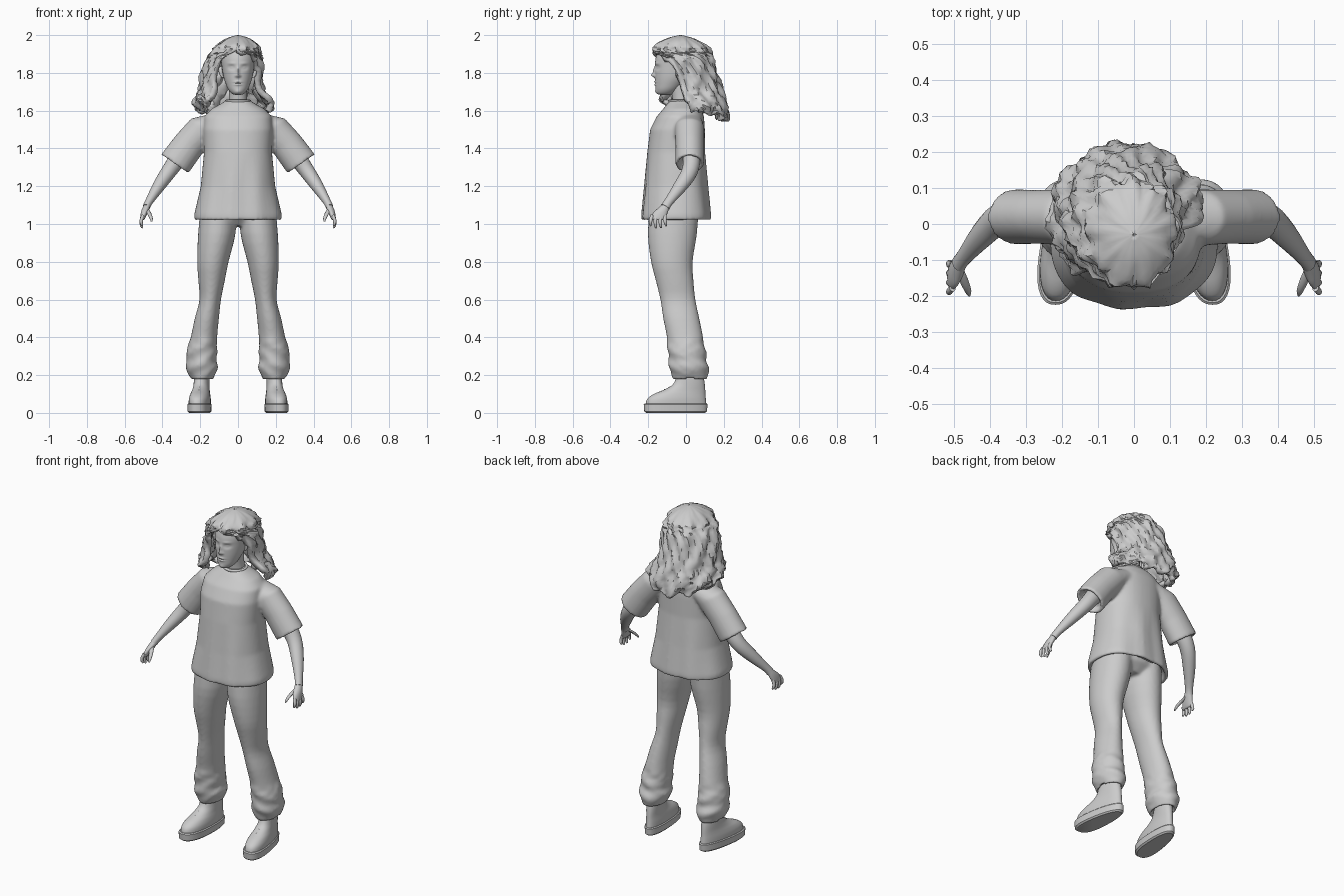
import bpy, bmesh, math, random
from mathutils import Vector

random.seed(4)
if "Cube" in bpy.data.objects:
    bpy.data.objects.remove(bpy.data.objects["Cube"])

grey = bpy.data.materials.new("plain_grey")
grey.use_nodes = True
grey.diffuse_color = (0.6, 0.6, 0.6, 1)
grey.node_tree.nodes["Principled BSDF"].inputs["Base Color"].default_value = (0.6, 0.6, 0.6, 1)
UP = (0, 0, 1)
BOTH = (1, -1)


def spline(rows, sub):
    """Catmull-Rom refinement of a list of equal-length tuples."""
    if sub < 2:
        return rows
    out = []
    for i in range(len(rows) - 1):
        quad = zip(rows[max(i - 1, 0)], rows[i], rows[i + 1], rows[min(i + 2, len(rows) - 1)])
        quad = list(quad)
        for k in range(sub):
            t = k / sub
            out.append(tuple(b + 0.5 * t * (c - a + t * (2*a - 5*b + 4*c - d + t * (3*(b - c) + d - a)))
                             for a, b, c, d in quad))
    return out + [rows[-1]]


def loft(bm, rings, n=24, axis=None, sub=1, power=2, sides=(1,)):
    """Skin closed rings (x, y, z, radius across, radius in depth), capped at both ends."""
    rings = spline(rings, sub)
    made = []
    for side in sides:
        loops = []
        for i, (x, y, z, ra, rb) in enumerate(rings):
            if axis:
                t = Vector(axis).normalized()
            else:
                t = (Vector(rings[min(i + 1, len(rings) - 1)][:3]) - Vector(rings[max(i - 1, 0)][:3])).normalized()
            u = Vector((0, 1, 0))
            u = (u - t * t.dot(u)).normalized()
            v = u.cross(t)
            loop = []
            for k in range(n):
                a = math.tau * k / n
                c, s = (math.copysign(abs(f) ** (2 / power), f) for f in (math.cos(a), math.sin(a)))
                p = Vector((x, y, z)) + v * ra * c + u * rb * s
                loop.append(bm.verts.new((p.x * side, p.y, p.z)))
            loops.append(loop)
            made += loop
        for lo, hi in zip(loops, loops[1:]):
            for k in range(n):
                j = (k + 1) % n
                bm.faces.new((lo[k], lo[j], hi[j], hi[k]))
        bm.faces.new(loops[0][::-1])
        bm.faces.new(loops[-1])
    return made


def finish(bm, name, voxel=0, angle=50, recalc=True):
    if recalc:
        bmesh.ops.recalc_face_normals(bm, faces=bm.faces)
    mesh = bpy.data.meshes.new(name)
    bm.to_mesh(mesh)
    bm.free()
    mesh.materials.append(grey)
    ob = bpy.data.objects.new(name, mesh)
    bpy.context.collection.objects.link(ob)
    bpy.ops.object.select_all(action="DESELECT")
    ob.select_set(True)
    bpy.context.view_layer.objects.active = ob
    bpy.ops.object.shade_smooth_by_angle(angle=math.radians(angle))
    if voxel:
        m = ob.modifiers.new("blend", "REMESH")
        m.mode, m.voxel_size, m.use_smooth_shade = "VOXEL", voxel, True
        m = ob.modifiers.new("soften", "SMOOTH")
        m.factor, m.iterations = 0.5, 5
    return ob


# Shirt: torso and wide sleeves blended together
bm = bmesh.new()
torso = loft(bm, [(0, -.05, 1.06, .2, .15), (0, -.052, 1.02, .215, .168), (0, -.052, 1.02, .232, .183),
                  (0, -.052, 1.05, .232, .183), (0, -.052, 1.2, .197, .168), (0, -.052, 1.38, .18, .153),
                  (0, -.045, 1.5, .185, .145), (0, -.03, 1.57, .178, .125), (0, -.02, 1.61, .14, .1),
                  (0, -.022, 1.64, .085, .075), (0, -.024, 1.655, .064, .058)], 48, UP, power=2.3)
for v in torso:
    if v.co.z < 1.3:
        v.co.y += .004 * math.sin(v.co.x * 45)
loft(bm, [(.09, .015, 1.55, .06, .07), (.18, .018, 1.51, .084, .078), (.26, .02, 1.42, .085, .075),
          (.335, .02, 1.318, .088, .076), (.335, .02, 1.318, .07, .06), (.315, .02, 1.345, .06, .05)],
     32, (.57, 0, -.82), sides=BOTH)
finish(bm, "shirt", .009)

# Collar band
bpy.ops.mesh.primitive_torus_add(major_segments=40, minor_segments=8, major_radius=.062,
                                 minor_radius=.008, location=(0, -.024, 1.65))
collar = bpy.context.object
collar.name = "collar"
collar.data.materials.append(grey)
bpy.ops.object.shade_smooth_by_angle(angle=1)

# Trousers: two legs and hips blended, with crumpled cuffs
bm = bmesh.new()
legs = loft(bm, [(.19, .02, .2, .05, .07), (.19, .02, .172, .056, .085), (.19, .02, .19, .064, .094),
                 (.187, .015, .24, .086, .106), (.19, .01, .28, .078, .1), (.187, .004, .32, .082, .101),
                 (.18, -.005, .4, .07, .096), (.165, -.025, .5, .064, .096), (.147, -.043, .6, .057, .093),
                 (.14, -.06, .7, .07, .1), (.133, -.075, .8, .083, .11), (.112, -.072, .95, .099, .13),
                 (.1, -.06, 1.12, .095, .13)], 32, UP, 3, sides=BOTH)
for v in legs:
    if .19 < v.co.z < .4:
        a = math.atan2(v.co.y, abs(v.co.x) - .187)
        wave = .006 * math.sin(3 * a + 70 * v.co.z)
        v.co.x += math.copysign(wave * math.cos(a), v.co.x)
        v.co.y += wave * math.sin(a)
loft(bm, [(0, -.06, .99, .12, .08), (0, -.06, 1.04, .19, .125), (0, -.06, 1.15, .18, .125)], 32, UP)
finish(bm, "trousers", .009)

# Arms and hands
bm = bmesh.new()
loft(bm, [(.2, .02, 1.5, .05, .05), (.3, .03, 1.37, .047, .047), (.365, .02, 1.28, .041, .043),
          (.42, -.03, 1.2, .033, .036), (.47, -.09, 1.12, .021, .024), (.485, -.11, 1.09, .02, .025)],
     20, None, 3, sides=BOTH)
loft(bm, [(.478, -.1, 1.11, .015, .02), (.487, -.118, 1.085, .019, .029), (.496, -.135, 1.06, .018, .038),
          (.505, -.147, 1.03, .013, .038), (.507, -.15, 1.022, .008, .03)], 20, UP, 3, sides=BOTH)
for i, tip in enumerate((.99, .979, .98, .99)):
    y = -.178 + .022 * i
    loft(bm, [(.503, y, 1.045, .009, .01), (.512, y - .009 + .003 * i, 1.02, .009, .01),
              (.511, y - .01 + .005 * i, tip + .012, .008, .008), (.505, y - .008 + .005 * i, tip, .004, .004)],
         10, None, 2, sides=BOTH)
loft(bm, [(.487, -.122, 1.085, .012, .014), (.47, -.16, 1.055, .012, .012),
          (.46, -.185, 1.03, .009, .009), (.457, -.197, 1.012, .004, .004)], 10, UP, 2, sides=BOTH)
finish(bm, "arms_and_hands")

# Neck
bm = bmesh.new()
loft(bm, [(0, -.015, 1.58, .06, .06), (0, -.022, 1.66, .048, .05), (0, -.035, 1.76, .05, .055)], 24, UP, 3)
finish(bm, "neck")

# Head, with features pushed in or out of the front: x, z, width, height, depth
bm = bmesh.new()
skin = loft(bm, [(0, -.115, 1.683, .012, .018), (0, -.11, 1.69, .032, .042), (0, -.1, 1.71, .05, .06),
                 (0, -.085, 1.74, .064, .077), (0, -.067, 1.78, .077, .097), (0, -.056, 1.83, .085, .108),
                 (0, -.045, 1.88, .09, .115), (0, -.04, 1.93, .08, .1), (0, -.04, 1.965, .045, .055)],
            96, UP, 9)
features = [(0, 1.787, .009, .01, .018), (0, 1.81, .007, .02, .011), (0, 1.752, .02, .005, .006),
            (0, 1.738, .017, .005, .006), (0, 1.745, .02, .002, -.004), (0, 1.7, .018, .012, .005)]
for s in BOTH:
    features += [(s * .034, 1.828, .016, .011, -.011), (s * .034, 1.828, .01, .006, .007),
                 (s * .034, 1.85, .02, .006, .004), (s * .012, 1.783, .005, .005, .006)]
for v in skin:
    if v.co.y < -.08:
        v.co.y -= sum(d * math.exp(-((v.co.x - x) / w) ** 2 - ((v.co.z - z) / h) ** 2)
                      for x, z, w, h, d in features)
loft(bm, [(.08, -.045, 1.775, .006, .008), (.088, -.042, 1.79, .01, .013), (.092, -.035, 1.82, .012, .02),
          (.088, -.035, 1.835, .006, .012)], 12, UP, 2, sides=BOTH)
finish(bm, "head", angle=60)

# Hair: wavy open sheet hung around the face: z, centre x and y, radii, start and end angle
rows = spline([(2.0, 0, -.03, .005, .005, -180, 180), (1.983, 0, -.03, .06, .07, -180, 180),
               (1.945, -.003, -.03, .112, .138, -180, 180), (1.915, -.01, -.025, .127, .15, -178, 176),
               (1.88, -.02, -.015, .143, .158, -156, 128), (1.8, -.03, 0, .16, .162, -146, 107),
               (1.72, -.035, .01, .167, .18, -143, 100), (1.66, -.028, .015, .195, .195, -142, 95),
               (1.6, -.02, .02, .215, .203, -138, 92), (1.55, -.015, .02, .195, .2, -128, 88)], 4)
bm = bmesh.new()
cols = 64
grid = []
for z, cx, cy, rx, ry, start, end in rows:
    line = []
    for k in range(cols + 1):
        deg = start + (end - start) * k / cols
        a = math.radians(deg)
        size = min(1, (2.0 - z) / .08)
        wave = size * (.007 * math.sin(9 * a + 30 * z) + .006 * math.sin(16 * a - 45 * z))
        if 0 < k < cols:
            wave += size * random.uniform(-.006, .006)
        hang = max(0, min(1, (1.7 - z) / .15))
        lift = hang * (.075 * (abs(deg) / 130) + .012 * math.sin(11 * a))
        line.append(bm.verts.new((cx + (rx + wave) * math.sin(a), cy + (ry + wave) * math.cos(a), z + lift)))
    grid.append(line)
for hi, lo in zip(grid, grid[1:]):
    for k in range(cols):
        bm.faces.new((hi[k], hi[k + 1], lo[k + 1], lo[k]))
bmesh.ops.remove_doubles(bm, verts=bm.verts, dist=.0008)
hair = finish(bm, "hair", angle=40, recalc=False)
thick = hair.modifiers.new("thickness", "SOLIDIFY")
thick.thickness, thick.offset = .032, -1


def place_shoe(verts):
    """Narrow the heel and turn the toe outward."""
    for v in verts:
        side = math.copysign(1, v.co.x)
        x = abs(v.co.x) - .2
        v.co.x = side * (.2 + x * (1 - 1.1 * (v.co.y + .05)) - .11 * (v.co.y + .06))


# Shoes: sole, upper and laces
bm = bmesh.new()
place_shoe(loft(bm, [(.2, -.055, 0, .05, .155), (.2, -.055, .008, .058, .166), (.2, -.055, .045, .059, .169),
                     (.2, -.055, .05, .054, .163)], 40, UP, power=2.4, sides=BOTH))
finish(bm, "soles", angle=35)

bm = bmesh.new()
place_shoe(loft(bm, [(.2, -.053, .045, .054, .161), (.2, -.05, .075, .054, .155), (.2, -.034, .1, .05, .137),
                     (.2, -.01, .12, .046, .112), (.2, .012, .145, .044, .088), (.2, .02, .175, .043, .076),
                     (.2, .022, .22, .04, .065)], 40, UP, 3, 2.2, BOTH))
finish(bm, "shoe_uppers")

bm = bmesh.new()
for i in range(4):
    y, z = -.14 + .026 * i, .109 + .013 * i
    for tilt in BOTH:
        place_shoe(loft(bm, [(.2 + dx, y + tilt * dx * .25 + abs(dx) * .25, z - abs(dx) * .5, .004, .004)
                             for dx in (-.032, -.016, 0, .016, .032)], 8, (1, 0, 0), sides=BOTH))
finish(bm, "laces")
